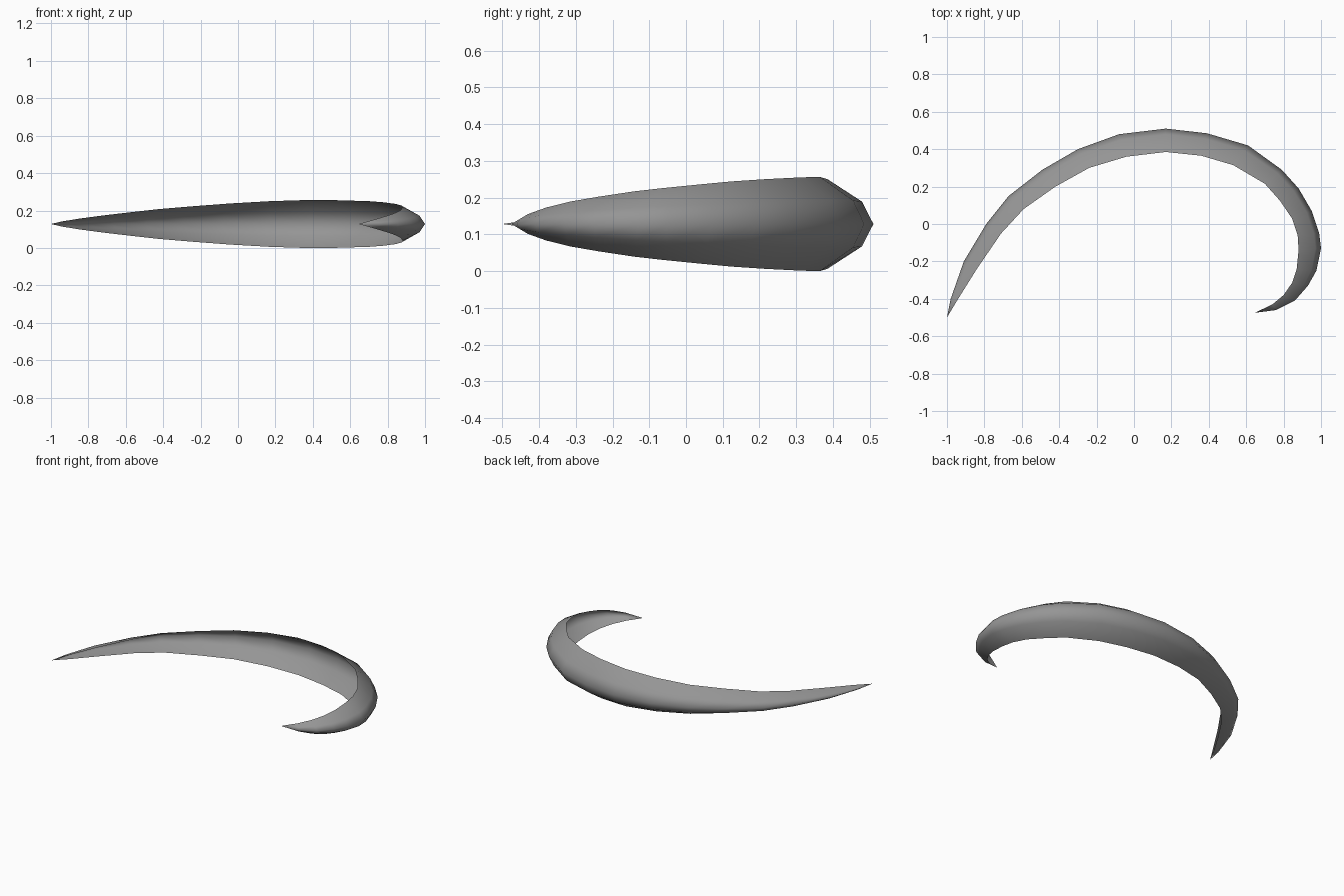
import bpy
import bmesh
from mathutils import Vector

default_cube = bpy.data.objects.get("Cube")
if default_cube:
    bpy.data.objects.remove(default_cube)

# Plain grey material
grey = bpy.data.materials.new("grey")
colour = (0.3, 0.3, 0.3, 1)
grey.diffuse_color = colour
grey.use_nodes = True
for node in grey.node_tree.nodes:
    if node.type == "BSDF_PRINCIPLED":
        node.inputs["Base Color"].default_value = colour

# Stations along the curve: outer ridge, inner rim, half height
CENTRE_HEIGHT = 0.128
stations = [
    ((-1, -.5), (-1, -.5), 0),
    ((-.98, -.4), (-.94, -.4), .014),
    ((-.91, -.2), (-.84, -.24), .03),
    ((-.79, 0), (-.71, -.05), .047),
    ((-.67, .15), (-.59, .08), .061),
    ((-.49, .29), (-.42, .2), .08),
    ((-.3, .4), (-.24, .3), .095),
    ((-.08, .48), (-.04, .36), .11),
    ((.17, .51), (.17, .385), .122),
    ((.39, .485), (.36, .365), .128),
    ((.61, .42), (.53, .315), .127),
    ((.79, .29), (.7, .215), .122),
    ((.88, .19), (.78, .125), .116),
    ((.95, .07), (.845, .03), .107),
    ((.99, -.05), (.875, -.06), .098),
    ((1, -.13), (.88, -.14), .089),
    ((.975, -.25), (.87, -.24), .074),
    ((.93, -.33), (.845, -.315), .061),
    ((.86, -.41), (.8, -.38), .045),
    ((.76, -.46), (.74, -.43), .027),
    ((.645, -.475), (.645, -.475), 0),
]

# Open half-round section: share of depth, share of half height
section = [(0, 1), (.75, .5), (1, 0), (.75, -.5), (0, -1)]


def add_ring(bm, outer, inner, half_height):
    """Place one section of the shell between its inner rim and outer ridge."""
    ring = []
    for depth, rise in section:
        point = Vector(inner).lerp(Vector(outer), depth)
        height = CENTRE_HEIGHT + rise * half_height
        ring.append(bm.verts.new((point.x, point.y, height)))
    return ring


# Curved hollow blade, lofted through the sections and closed to points
bm = bmesh.new()
rings = [add_ring(bm, *station) for station in stations]
for ring, following in zip(rings, rings[1:]):
    for j in range(len(section) - 1):
        bm.faces.new((ring[j], following[j], following[j + 1], ring[j + 1]))
bmesh.ops.remove_doubles(bm, verts=bm.verts, dist=0.0001)
for face in bm.faces:
    face.smooth = True

mesh = bpy.data.meshes.new("curved_blade")
bm.to_mesh(mesh)
bm.free()
mesh.materials.append(grey)
blade = bpy.data.objects.new("curved_blade", mesh)
bpy.context.collection.objects.link(blade)
